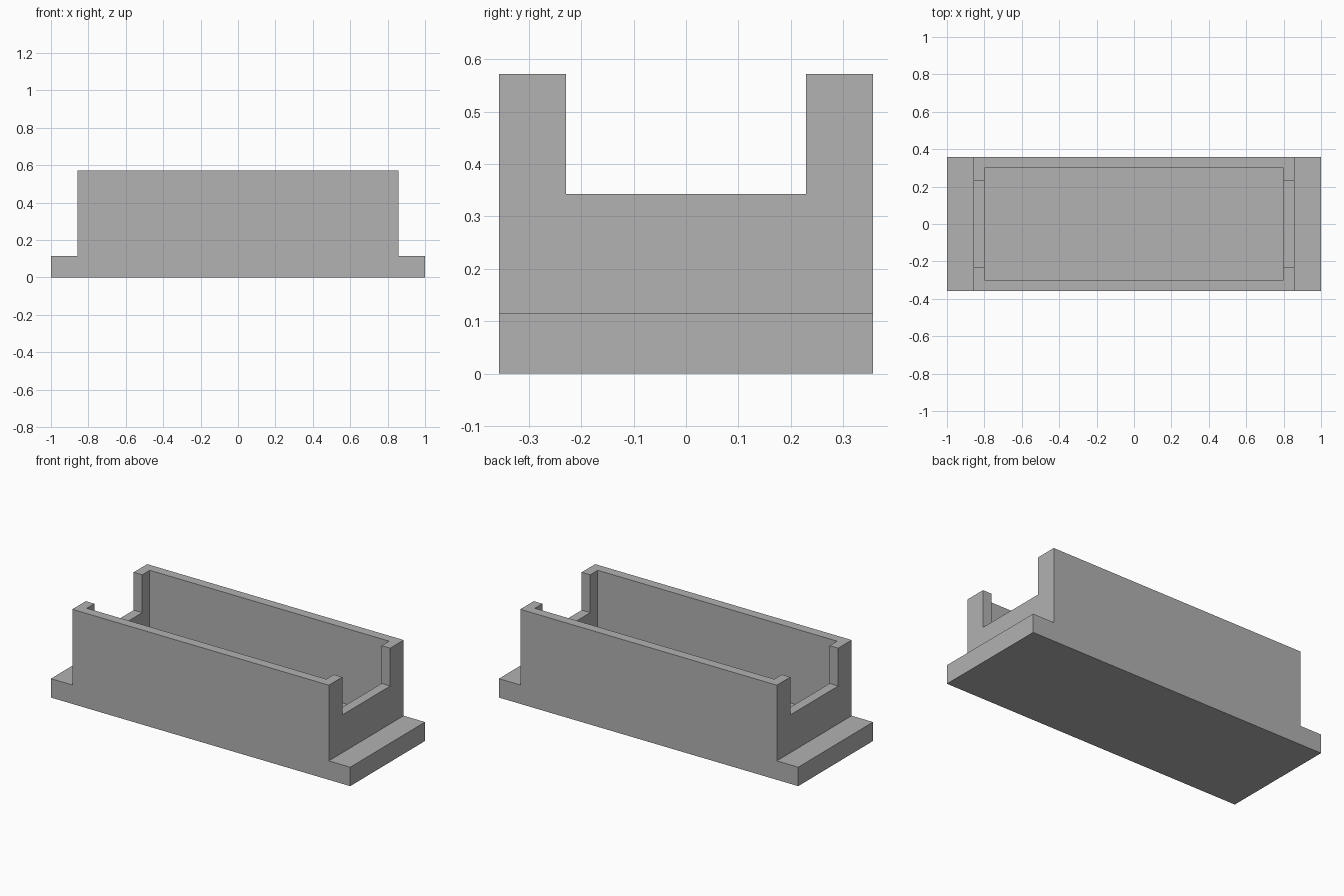
import bpy
import bmesh

cube = bpy.data.objects.get("Cube")
if cube:
    bpy.data.objects.remove(cube, do_unlink=True)

U = 2 / 35                # one module of the design
HALF_DEPTH = 6.25 * U
FLANGE_TOP = 2 * U
WALL_TOP = 10 * U

grey = bpy.data.materials.new("plain_grey")
grey.use_nodes = True
colour = (0.445, 0.445, 0.445, 1)
grey.diffuse_color = colour
grey.node_tree.nodes["Principled BSDF"].inputs["Base Color"].default_value = colour


def extrude_profile(name, points, half_depth):
    """Prism from an x-z profile, extruded along y."""
    bm = bmesh.new()
    face = bm.faces.new([bm.verts.new((x, -half_depth, z)) for x, z in points])
    new = bmesh.ops.extrude_face_region(bm, geom=[face])["geom"]
    verts = [v for v in new if isinstance(v, bmesh.types.BMVert)]
    bmesh.ops.translate(bm, verts=verts, vec=(0, 2 * half_depth, 0))
    bmesh.ops.recalc_face_normals(bm, faces=bm.faces)
    mesh = bpy.data.meshes.new(name)
    bm.to_mesh(mesh)
    bm.free()
    mesh.materials.append(grey)
    obj = bpy.data.objects.new(name, mesh)
    bpy.context.collection.objects.link(obj)
    return obj


def cut(target, name, half_width, half_depth, bottom):
    """Remove an open-topped rectangular volume from the target."""
    top = WALL_TOP + U
    w = half_width
    cutter = extrude_profile(
        name, [(-w, bottom), (w, bottom), (w, top), (-w, top)], half_depth)
    cutter.hide_render = True
    mod = target.modifiers.new(name, "BOOLEAN")
    mod.operation = "DIFFERENCE"
    mod.solver = "EXACT"
    mod.object = cutter
    bpy.context.view_layer.objects.active = target
    bpy.ops.object.modifier_apply(modifier=mod.name)
    bpy.data.objects.remove(cutter, do_unlink=True)


# Body with a mounting flange at each end
half = [(17.5 * U, 0), (17.5 * U, FLANGE_TOP), (15 * U, FLANGE_TOP), (15 * U, WALL_TOP)]
outline = half + [(-x, z) for x, z in reversed(half)]
tray = extrude_profile("flanged_tray", outline, HALF_DEPTH)

# Inner cavity, then the notch through both end walls
cut(tray, "cavity_cutter", 14 * U, HALF_DEPTH - U, FLANGE_TOP)
cut(tray, "end_notch_cutter", 16 * U, 4 * U, 6 * U)
